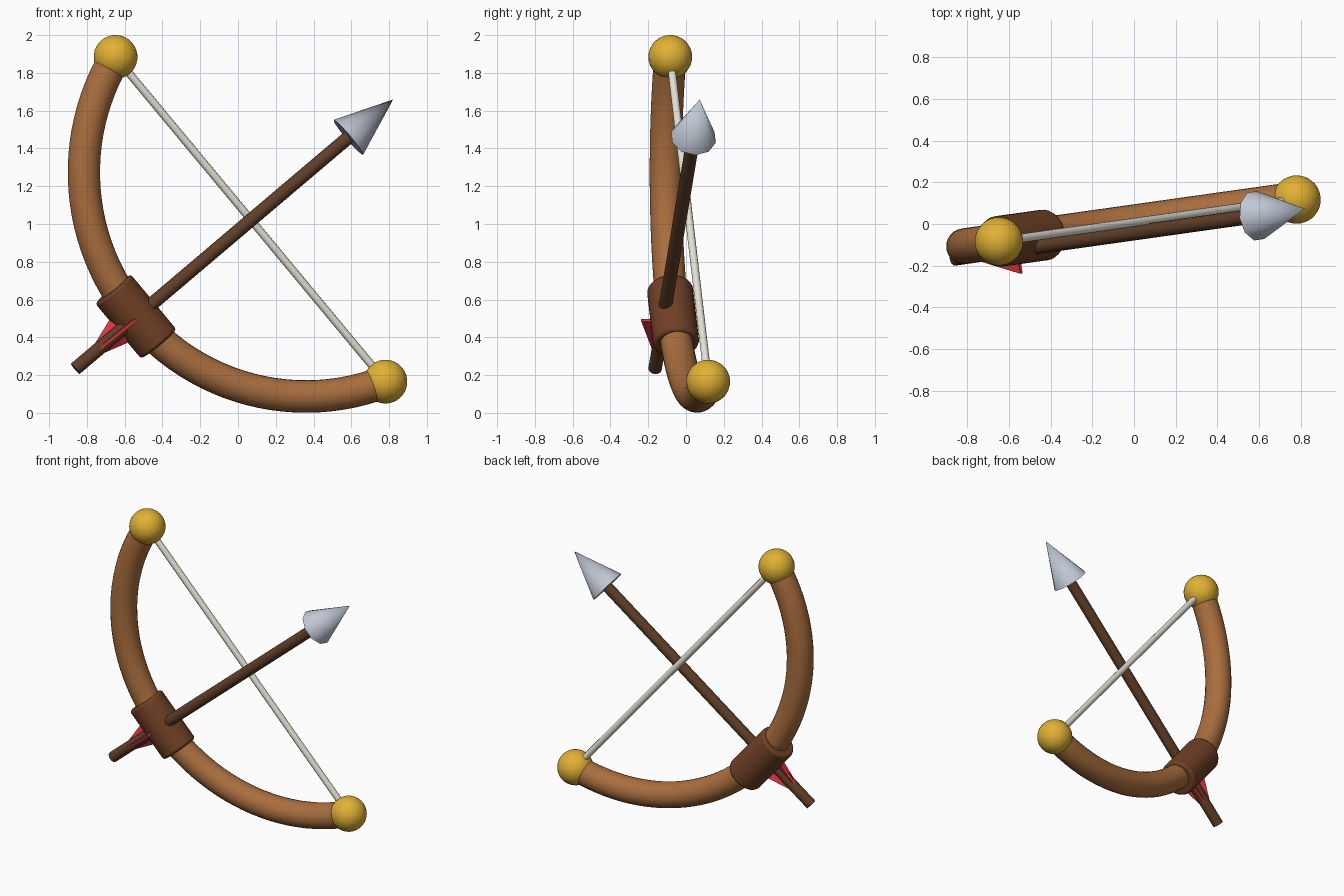
import bpy, bmesh, math
from mathutils import Matrix, Vector

if "Cube" in bpy.data.objects:
    bpy.data.objects.remove(bpy.data.objects["Cube"])

# Local frame: x = along the arrow, y = towards the back, z = along the string
FRAME = (Matrix.Translation((0.066, 0.017, 1.025))
         @ Matrix.Rotation(math.radians(8), 4, 'Z')
         @ Matrix.Rotation(math.radians(-40), 4, 'Y'))
HALF, SAG = 1.122, 0.80      # half string length, depth of the bow
ARROW_Y = -0.05              # the arrow rests in front of the bow plane


def material(name, rgb):
    m = bpy.data.materials.new(name)
    m.diffuse_color = (*rgb, 1)
    m.use_nodes = True
    m.node_tree.nodes["Principled BSDF"].inputs["Base Color"].default_value = m.diffuse_color
    return m


WOOD = material("light wood", (0.40, 0.155, 0.048))
LEATHER = material("leather brown", (0.165, 0.052, 0.019))
DARK = material("dark wood", (0.115, 0.048, 0.02))
GOLD = material("gold", (0.75, 0.44, 0.035))
STEEL = material("steel", (0.52, 0.57, 0.65))
CORD = material("cord", (0.78, 0.75, 0.67))
RED = material("red", (0.70, 0.035, 0.05))


def make(name, bm, mat, smooth=40):
    bmesh.ops.recalc_face_normals(bm, faces=bm.faces)
    me = bpy.data.meshes.new(name)
    bm.to_mesh(me)
    bm.free()
    me.materials.append(mat)
    ob = bpy.data.objects.new(name, me)
    bpy.context.collection.objects.link(ob)
    ob.matrix_world = FRAME
    if smooth:
        bpy.ops.object.select_all(action='DESELECT')
        ob.select_set(True)
        bpy.context.view_layer.objects.active = ob
        bpy.ops.object.shade_smooth_by_angle(angle=math.radians(smooth))
    return ob


def rod(name, a, b, r1, r2, mat, sides=24):
    """Cylinder or cone from a to b."""
    a, b = Vector(a), Vector(b)
    turn = (b - a).to_track_quat('Z', 'Y').to_matrix().to_4x4()
    bm = bmesh.new()
    bmesh.ops.create_cone(bm, cap_ends=True, segments=sides, radius1=r1, radius2=r2,
                          depth=(b - a).length,
                          matrix=Matrix.Translation((a + b) / 2) @ turn)
    return make(name, bm, mat)


# Bow limbs: one round tube swept along an arc
R = (HALF ** 2 + SAG ** 2) / (2 * SAG)
span = math.asin(HALF / R)
STEPS, SIDES, TUBE = 48, 24, 0.086
bm = bmesh.new()
rings = []
for i in range(STEPS + 1):
    t = span * (2 * i / STEPS - 1)
    ring = []
    for j in range(SIDES):
        q = 2 * math.pi * j / SIDES
        d = R + TUBE * math.cos(q)
        ring.append(bm.verts.new((R - SAG - d * math.cos(t), TUBE * math.sin(q), d * math.sin(t))))
    rings.append(ring)
for a, b in zip(rings, rings[1:]):
    for j in range(SIDES):
        k = (j + 1) % SIDES
        bm.faces.new((a[j], a[k], b[k], b[j]))
bm.faces.new(rings[0])
bm.faces.new(rings[-1])
make("bow_limbs", bm, WOOD)

# Ball at each end of the bow
for name, side in (("upper_ball", 1), ("lower_ball", -1)):
    bm = bmesh.new()
    bmesh.ops.create_uvsphere(bm, u_segments=32, v_segments=16, radius=0.116,
                              matrix=Matrix.Translation((0, 0, side * HALF)))
    make(name, bm, GOLD)

# String
rod("bow_string", (0, 0, -HALF), (0, 0, HALF), 0.021, 0.021, CORD, 12)

# Grip with softened rims
grip = rod("grip", (-SAG, 0, -0.19), (-SAG, 0, 0.19), 0.122, 0.122, LEATHER, 32)
bev = grip.modifiers.new("soft_rims", 'BEVEL')
bev.width, bev.segments, bev.limit_method = 0.015, 2, 'ANGLE'
bev.angle_limit = math.radians(40)

# Arrow
rod("arrow_shaft", (-1.232, ARROW_Y, 0), (0.70, ARROW_Y, 0), 0.036, 0.036, DARK, 16)
rod("arrow_head", (0.674, ARROW_Y, 0), (0.986, ARROW_Y, 0), 0.122, 0, STEEL, 10)

# Three fletching fins around the shaft, widening towards the grip
for n in range(3):
    bm = bmesh.new()
    tri = [(-1.09, 0.025), (-0.83, 0.118), (-0.83, 0.0), (-1.09, 0.0)]
    f = bm.faces.new([bm.verts.new((x, -h, -0.009)) for x, h in tri])
    ext = bmesh.ops.extrude_face_region(bm, geom=[f])
    bmesh.ops.translate(bm, vec=(0, 0, 0.018),
                        verts=[v for v in ext["geom"] if isinstance(v, bmesh.types.BMVert)])
    spin = Matrix.Translation((0, ARROW_Y, 0)) @ Matrix.Rotation(n * math.tau / 3, 4, 'X')
    bmesh.ops.transform(bm, matrix=spin, verts=bm.verts)
    make(f"fletching_fin_{n + 1}", bm, RED, 0)
